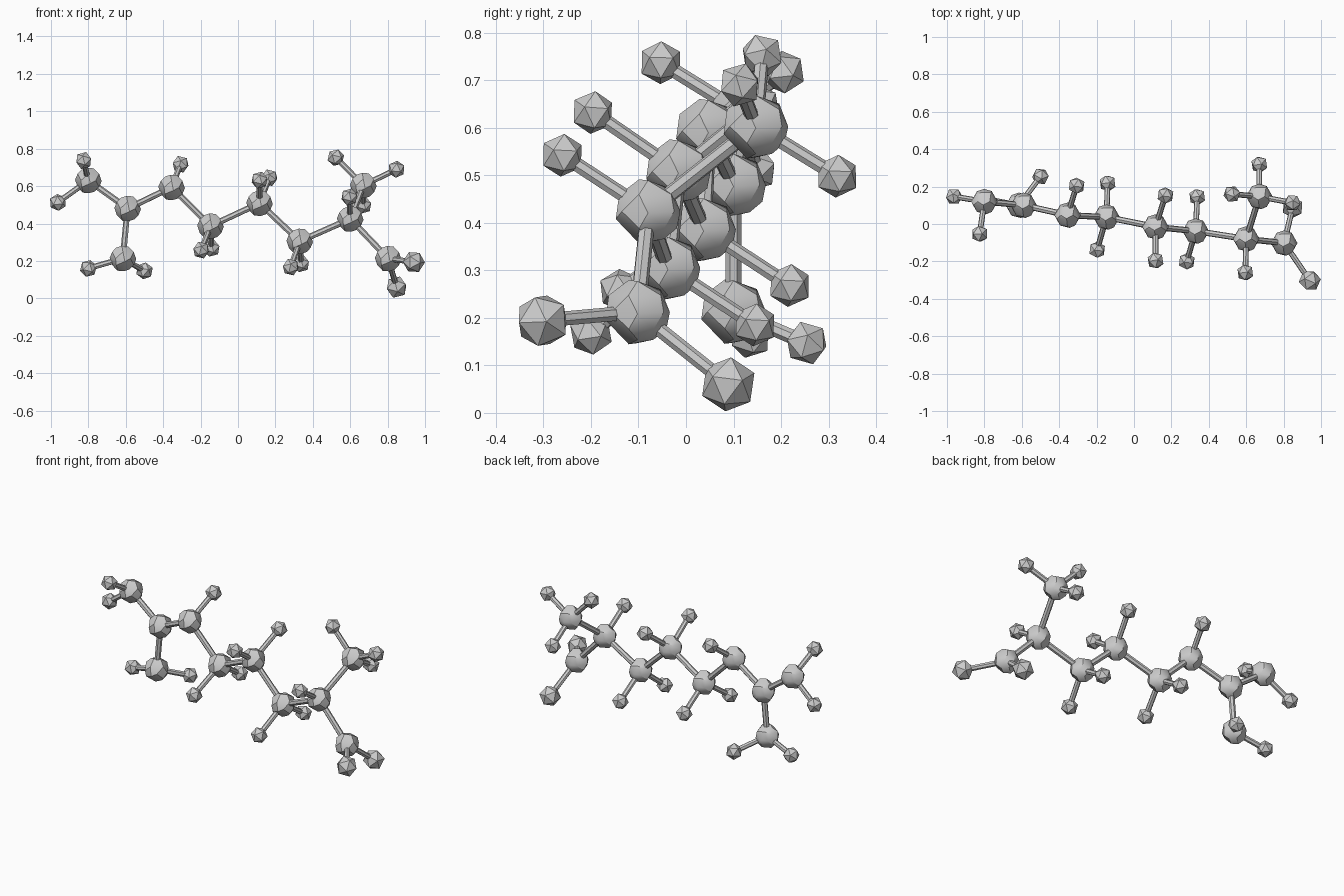
import bpy
import math
from mathutils import Vector

if "Cube" in bpy.data.objects:
    bpy.data.objects.remove(bpy.data.objects["Cube"])

# Large balls: (centre), [(small ball centre), ...]
ATOMS = [
    ((-0.80, 0.12, 0.63), [(-0.825, -0.053, 0.737), (-0.963, 0.147, 0.513)]),
    ((-0.59, 0.10, 0.48), []),
    ((-0.615, 0.10, 0.213), [(-0.80, 0.135, 0.16), (-0.50, 0.254, 0.147)]),
    ((-0.355, 0.047, 0.593), [(-0.307, 0.205, 0.717)]),
    ((-0.147, 0.037, 0.386), [(-0.197, -0.138, 0.258), (-0.141, 0.218, 0.268)]),
    ((0.115, -0.016, 0.508), [(0.115, -0.196, 0.632), (0.168, 0.153, 0.645)]),
    ((0.33, -0.038, 0.305), [(0.282, -0.20, 0.167), (0.338, 0.145, 0.185)]),
    ((0.60, -0.08, 0.424), [(0.595, -0.26, 0.542)]),
    ((0.67, 0.147, 0.603), [(0.523, 0.16, 0.752), (0.847, 0.113, 0.69), (0.67, 0.318, 0.498)]),
    ((0.803, -0.102, 0.212), [(0.848, 0.089, 0.06), (0.94, -0.302, 0.194)]),
]
# Pairs of large balls joined by a rod
LINKS = [(0, 1), (1, 2), (1, 3), (3, 4), (4, 5), (5, 6), (6, 7), (7, 8), (7, 9)]


def finish(name):
    bpy.ops.object.shade_smooth_by_angle(angle=math.radians(30))
    bpy.context.object.name = name


def ball(name, centre, radius, level, axis=(0, 0, 1)):
    rot = Vector(axis).to_track_quat('Z', 'Y').to_euler()
    bpy.ops.mesh.primitive_ico_sphere_add(subdivisions=level, radius=radius,
                                          location=centre, rotation=rot)
    if level > 1:  # irregular low-poly facets
        mod = bpy.context.object.modifiers.new("facets", 'DECIMATE')
        mod.ratio = 0.6
        bpy.ops.object.modifier_apply(modifier=mod.name)
    finish(name)


def rod(name, a, b, radius):
    a, b = Vector(a), Vector(b)
    d = b - a
    bpy.ops.mesh.primitive_cylinder_add(vertices=7, radius=radius, depth=d.length,
                                        location=(a + b) / 2,
                                        rotation=d.to_track_quat('Z', 'Y').to_euler())
    finish(name)


# Large balls with their small balls and thin rods
for i, (centre, smalls) in enumerate(ATOMS):
    ball(f"large_ball_{i}", centre, 0.068, 2)
    size = 0.06 if i == 9 else 0.047
    for j, s in enumerate(smalls):
        ball(f"small_ball_{i}_{j}", s, size, 1, Vector(s) - Vector(centre))
        rod(f"short_rod_{i}_{j}", centre, s, 0.0155)

# Backbone rods
for a, b in LINKS:
    rod(f"backbone_rod_{a}_{b}", ATOMS[a][0], ATOMS[b][0], 0.017)
